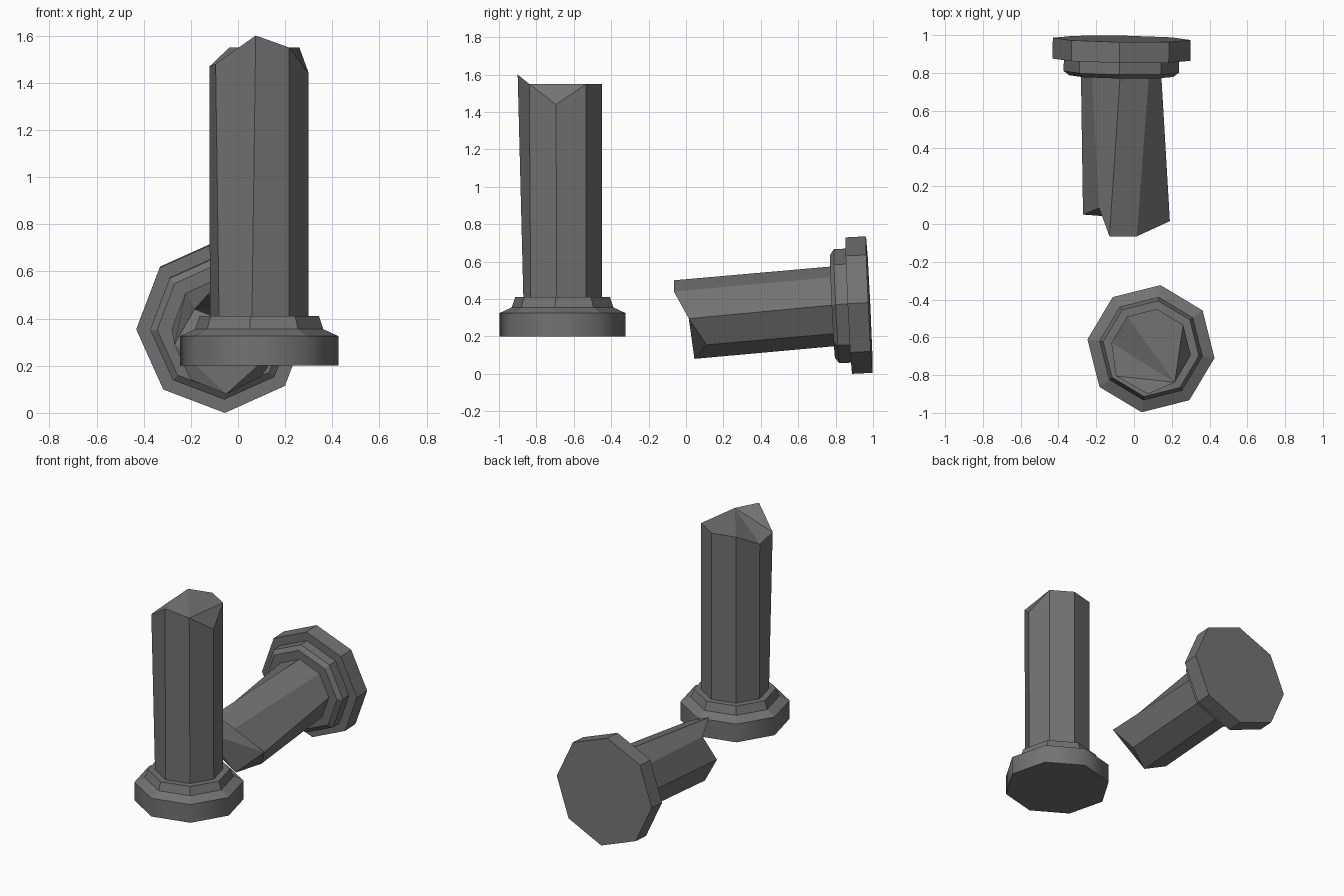
import bpy
from math import sin, cos, radians
from mathutils import Vector

if "Cube" in bpy.data.objects:
    bpy.data.objects.remove(bpy.data.objects["Cube"])

stone = bpy.data.materials.new("dark_stone")
stone.diffuse_color = (0.17, 0.17, 0.17, 1)
stone.use_nodes = True
stone.node_tree.nodes["Principled BSDF"].inputs["Base Color"].default_value = stone.diffuse_color


def octagon(place, r, d, phase):
    """Eight points of radius r at distance d along the column axis."""
    return [place(r * cos(radians(phase + 45 * k)), r * sin(radians(phase + 45 * k)), d)
            for k in range(8)]


def broken_column(name, place, profile, phase, tips, cap):
    """Octagonal column: stepped base profile (radius, distance), then a jagged end."""
    rings = [octagon(place, r, d, phase) for r, d in profile] + [[Vector(t) for t in tips]]
    verts = [p for ring in rings for p in ring]
    faces = [tuple(range(7, -1, -1))]
    for i in range(len(rings) - 1):
        for k in range(8):
            a, b = i * 8 + k, i * 8 + (k + 1) % 8
            faces.append((a, b, b + 8, a + 8))
    last = (len(rings) - 1) * 8
    faces += [tuple(last + k for k in f) for f in cap]
    mesh = bpy.data.meshes.new(name)
    mesh.from_pydata(verts, [], faces)
    mesh.update()
    mesh.materials.append(stone)
    obj = bpy.data.objects.new(name, mesh)
    bpy.context.collection.objects.link(obj)
    return obj


# Upright column with a chipped top
def upright(u, v, d):
    return Vector((0.09 + u, -0.66 + v, d))


standing = broken_column(
    "standing_column", upright,
    [(0.34, 0.2), (0.34, 0.325), (0.275, 0.355), (0.256, 0.41), (0.212, 0.41)], -8.4,
    [(0.30, -0.695, 1.44), (0.26, -0.534, 1.55), (0.121, -0.45, 1.55), (-0.036, -0.49, 1.55),
     (-0.12, -0.629, 1.47), (-0.095, -0.805, 1.48), (0.075, -0.90, 1.60), (0.216, -0.838, 1.55)],
    [(0, 1, 7), (1, 2, 3, 7), (3, 4, 7), (4, 5, 7), (5, 6, 7)])

# The rim of the upright base is smooth shaded
for face in standing.data.polygons[1:9]:
    face.use_smooth = True


# Fallen column lying along y with its base at the back
def fallen(u, v, d):
    return (Vector((-0.065, 0.98, 0.37)) + u * Vector((1, -0.015, 0))
            + v * Vector((0, -0.048, 1)) + d * Vector((-0.015, -1, -0.048)))


broken_column(
    "fallen_column", fallen,
    [(0.365, 0), (0.365, 0.11), (0.305, 0.11), (0.305, 0.175), (0.275, 0.197), (0.213, 0.197)], 1.7,
    [(0.19, 0.015, 0.295), (0.015, -0.065, 0.44), (-0.13, -0.065, 0.50), (-0.185, 0.085, 0.44),
     (-0.27, 0.05, 0.29), (-0.20, 0.08, 0.14), (-0.05, 0.045, 0.08), (0.10, 0.11, 0.155)],
    [(1, 2, 3), (0, 1, 3), (0, 3, 4), (0, 4, 6), (4, 5, 6), (0, 6, 7)])
